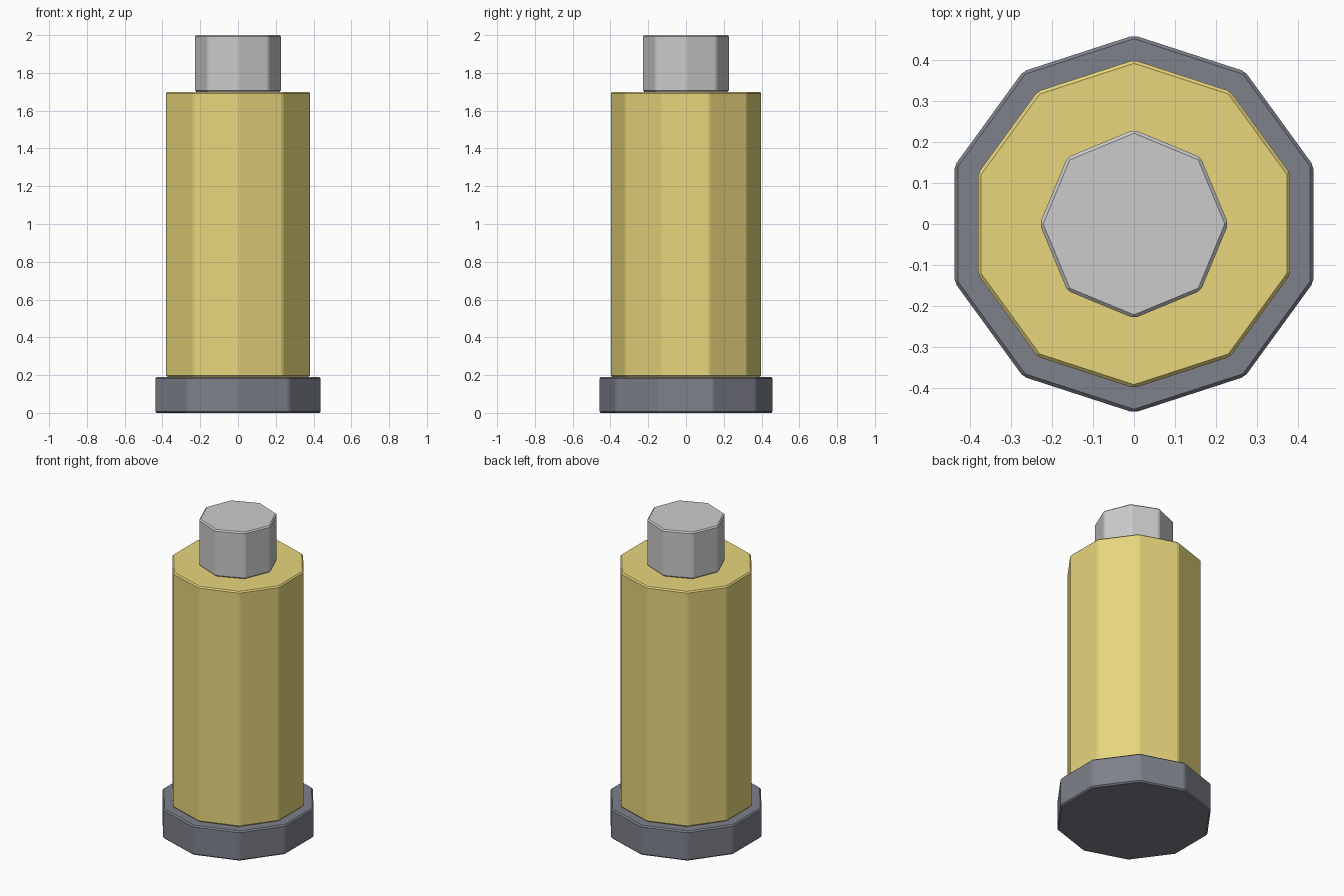
import bpy
import math

if "Cube" in bpy.data.objects:
    bpy.data.objects.remove(bpy.data.objects["Cube"])


def material(name, rgb):
    mat = bpy.data.materials.new(name)
    mat.diffuse_color = (*rgb, 1)
    mat.use_nodes = True
    mat.node_tree.nodes["Principled BSDF"].inputs["Base Color"].default_value = mat.diffuse_color
    return mat


def prism(name, sides, radius, z0, z1, mat=None):
    # faceted cylinder with a corner on the y axis and thin chamfers on all edges
    bpy.ops.mesh.primitive_cylinder_add(
        vertices=sides, radius=radius, depth=z1 - z0, location=(0, 0, (z0 + z1) / 2))
    ob = bpy.context.object
    ob.name = name
    bev = ob.modifiers.new("chamfer", 'BEVEL')
    bev.width = 0.008
    bev.segments = 1
    bev.limit_method = 'ANGLE'
    bev.angle_limit = math.radians(30)
    if mat:
        ob.data.materials.append(mat)
    return ob


yellow = material("yellow", (0.80, 0.67, 0.20))
slate = material("slate", (0.21, 0.22, 0.26))

# wide bottom rim, main barrel, narrow top stud
prism("base_rim", 10, 0.46, 0.0, 0.19, slate)
prism("body", 10, 0.40, 0.19, 1.70, yellow)
prism("top_stud", 8, 0.23, 1.70, 2.0)
